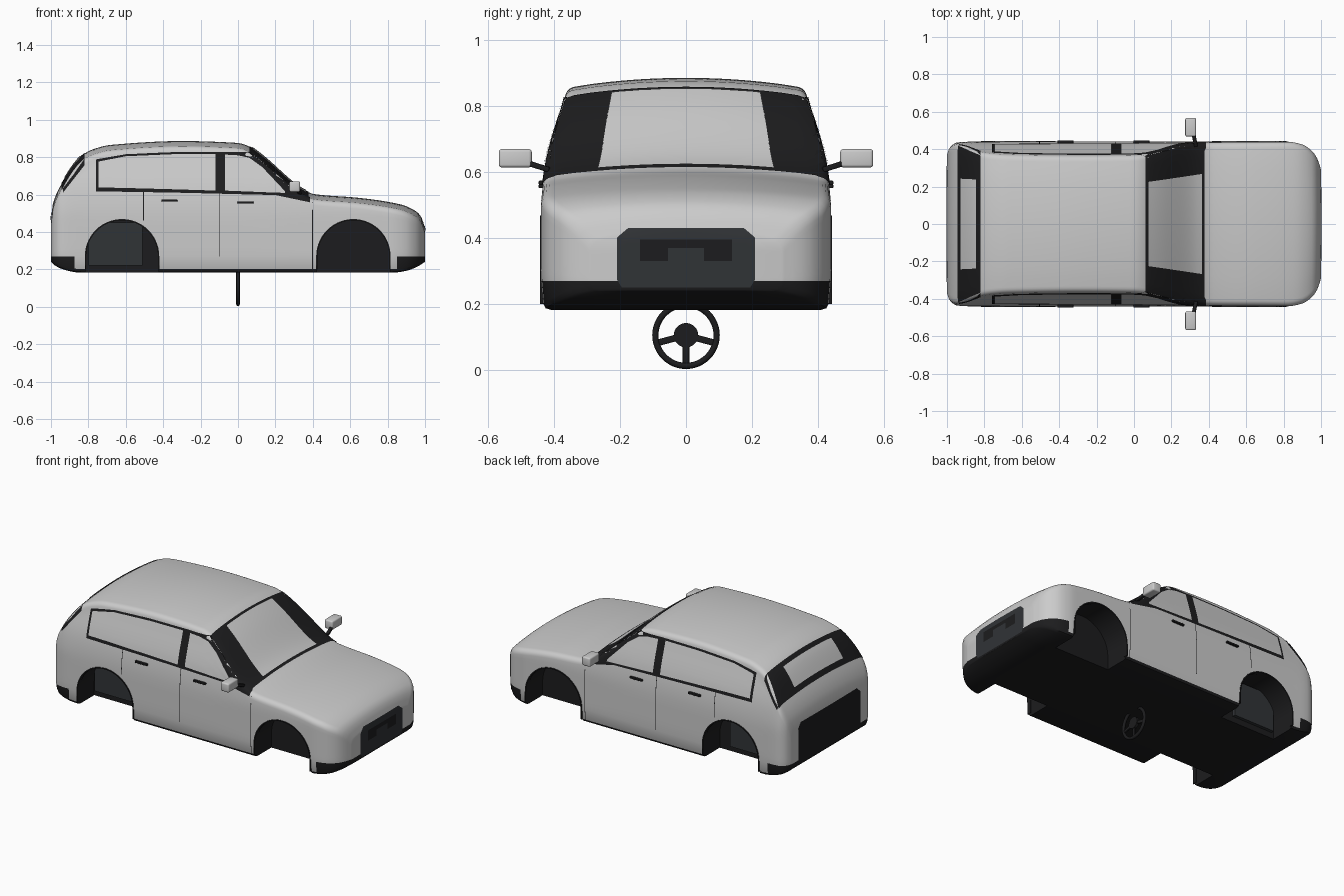
import bpy, bmesh, math
from mathutils import Vector
from mathutils.bvhtree import BVHTree

if "Cube" in bpy.data.objects:
    bpy.data.objects.remove(bpy.data.objects["Cube"])


def material(name, rgb):
    m = bpy.data.materials.new(name)
    m.diffuse_color = (*rgb, 1)
    m.use_nodes = True
    m.node_tree.nodes["Principled BSDF"].inputs["Base Color"].default_value = m.diffuse_color
    return m


BLACK = material("black_trim", (0.012, 0.012, 0.013))
DARK = material("dark_panel", (0.03, 0.033, 0.037))


def finish(name, bm, mat=None, angle=35, recalc=True):
    if recalc:
        bmesh.ops.recalc_face_normals(bm, faces=bm.faces)
    me = bpy.data.meshes.new(name)
    bm.to_mesh(me)
    bm.free()
    ob = bpy.data.objects.new(name, me)
    bpy.context.collection.objects.link(ob)
    if mat:
        me.materials.append(mat)
    smooth(ob, angle)
    return ob


def smooth(ob, angle=35):
    bpy.ops.object.select_all(action='DESELECT')
    ob.select_set(True)
    bpy.context.view_layer.objects.active = ob
    bpy.ops.object.shade_smooth_by_angle(angle=math.radians(angle))


def curve(pts, x):
    """Monotone smooth interpolation through (x, value) points."""
    n = len(pts)
    d = [(pts[i + 1][1] - pts[i][1]) / (pts[i + 1][0] - pts[i][0]) for i in range(n - 1)]
    m = [d[0]] + [2 * a * b / (a + b) if a * b > 0 else 0 for a, b in zip(d, d[1:])] + [d[-1]]
    i = max(0, min(n - 2, sum(p[0] <= x for p in pts) - 1))
    h = pts[i + 1][0] - pts[i][0]
    t = (x - pts[i][0]) / h
    return ((2*t**3 - 3*t*t + 1) * pts[i][1] + (t**3 - 2*t*t + t) * h * m[i]
            + (3*t*t - 2*t**3) * pts[i + 1][1] + (t**3 - t*t) * h * m[i + 1])


# Body profiles: roof line, underside, plan half-width, side lean-in
TOP = [(-1, .47), (-.99, .55), (-.95, .645), (-.82, .82), (-.76, .847), (-.685, .865), (-.3, .886),
       (0, .876), (.06, .857), (.12, .815), (.35, .625), (.41, .602), (.65, .582), (.866, .548),
       (.95, .512), (.98, .48), (1, .42)]
BOTTOM = [(-1, .24), (-.97, .215), (-.9, .19), (-.84, .182), (.82, .182), (.9, .192), (.96, .215), (1, .24)]
PLAN = [(-1, .37), (-.99, .4), (-.97, .424), (-.94, .437), (-.88, .44), (.82, .44), (.9, .425),
        (.95, .392), (.98, .35), (1, .29)]
LEAN = [(.18, .985), (.3, 1), (.48, 1), (.6, .975), (.83, .832), (.9, .79)]


def section(x):
    zt, zb, w = curve(TOP, x), curve(BOTTOM, x), curve(PLAN, x)
    c, r = .025, .035
    zs = zt - c - r
    h = [(0, zb), (w * .5, zb), (w - .03, zb), (w - .014, zb + .005), (w * .985, zb + .019)]
    for i in range(11):
        z = .27 + (zs - .27) * i / 10
        h.append((w * curve(LEAN, z), z))
    ys = h[-1][0]
    for i in range(1, 6):
        a = i / 5 * math.pi / 2
        h.append((ys - r * (1 - math.cos(a)), zs + r * math.sin(a) * .97))
    y1 = ys - r
    for i in range(1, 8):
        y = y1 * (1 - i / 7)
        h.append((y, zs + r + c * (1 - (y / y1) ** 2)))
    return h


xs = [-1, -.997, -.99, -.98, -.965] + [-.95 + .025 * i for i in range(77)] + [.965, .98, .99, .997, 1]
bm = bmesh.new()
rings = []
for x in xs:
    h = section(x)
    loop = h + [(-y, z) for y, z in reversed(h[1:-1])]
    rings.append([bm.verts.new((x, y, z)) for y, z in loop])
n = len(rings[0])
for a, b in zip(rings, rings[1:]):
    for i in range(n):
        bm.faces.new((a[i], a[(i + 1) % n], b[(i + 1) % n], b[i]))
for ring in (rings[0], rings[-1]):
    for i in range(n // 2):
        q = [ring[i], ring[i + 1], ring[(n - i - 1) % n], ring[(n - i) % n]]
        bm.faces.new(list(dict.fromkeys(q)))
bmesh.ops.recalc_face_normals(bm, faces=bm.faces)
surface = BVHTree.FromBMesh(bm)
body = finish("car_body", bm)


def prism(bm, pts, y0, y1):
    a = [bm.verts.new((x, y0, z)) for x, z in pts]
    b = [bm.verts.new((x, y1, z)) for x, z in pts]
    bm.faces.new(a)
    bm.faces.new(b[::-1])
    for i in range(len(pts)):
        j = (i + 1) % len(pts)
        bm.faces.new((a[i], b[i], b[j], a[j]))


def arc(cx, r, foot, steps=28):
    mid = [(cx + r * math.cos(math.pi * i / steps), .27 + r * math.sin(math.pi * i / steps))
           for i in range(steps + 1)]
    return [(cx + r, foot)] + mid + [(cx - r, foot)]


# Wheel wells cut from the body
bm = bmesh.new()
for cx in (-.62, .617):
    for s in (1, -1):
        prism(bm, arc(cx, .195, .1), s * .27, s * .6)
cutter = finish("well_cutter", bm)
cutter.hide_render = True
mod = body.modifiers.new("wells", 'BOOLEAN')
mod.operation, mod.solver, mod.object = 'DIFFERENCE', 'EXACT', cutter
bpy.context.view_layer.objects.active = body
bpy.ops.object.modifier_apply(modifier="wells")
bpy.data.objects.remove(cutter)

# Black underside, sills, bumpers and well liners
body.data.materials.clear()
body.data.materials.append(None)
body.data.materials.append(BLACK)
for p in body.data.polygons:
    c = p.center
    low = c.z < .2 or (c.z < .27 and (c.x > .85 or c.x < -.875))
    well = abs(c.y) < .425 and c.z < .48 and abs(c.x) < .82
    p.material_index = 1 if low or well else 0
smooth(body)

# Wheel arch lips and inner rear panels
for label, cx in (("rear", -.62), ("front", .617)):
    bm = bmesh.new()
    for s in (1, -1):
        prism(bm, arc(cx, .199, .2) + arc(cx, .192, .2)[::-1], s * .415, s * .443)
    finish(label + "_arch_lips", bm, BLACK)
bm = bmesh.new()
for s in (1, -1):
    prism(bm, [(-.8, .22), (-.51, .22), (-.51, .45), (-.8, .45)], s * .265, s * .29)
finish("rear_well_panels", bm, DARK)


def patch(name, lo, hi, axis, sides, mat, off, sub=6, nv=8):
    """Panel between two outlines, projected onto the body surface."""
    def dense(p):
        out = [Vector(a).lerp(Vector(b), k / sub) for a, b in zip(p, p[1:]) for k in range(sub)]
        return out + [Vector(p[-1])]
    bm = bmesh.new()
    for s in sides:
        d = Vector([-s if i == axis else 0 for i in range(3)])
        grid = []
        for a, b in zip(dense(lo), dense(hi)):
            row = []
            for k in range(nv + 1):
                q = list(a.lerp(b, k / nv))
                q.insert(axis, 2 * s)
                loc, nor, _, _ = surface.ray_cast(Vector(q), d)
                if loc is None:
                    q[axis] = .4 * s
                    loc, nor, _, _ = surface.find_nearest(Vector(q))
                row.append(bm.verts.new(loc + nor * off))
            grid.append(row)
        for r0, r1 in zip(grid, grid[1:]):
            for k in range(nv):
                f = bm.faces.new((r0[k], r1[k], r1[k + 1], r0[k + 1]))
                f.normal_update()
                if f.normal.dot(d) > 0:
                    f.normal_flip()
    return finish(name, bm, mat, 40, recalc=False)


def mirrored(lo):
    return [(x, -y) for x, y in lo]


BOTH = (1, -1)
# Side windows with black surround
patch("side_window_surround",
      [(-.76, .617), (-.6, .614), (-.35, .61), (-.1, .604), (.06, .6), (.2, .597), (.385, .558)],
      [(-.76, .787), (-.6, .815), (-.35, .826), (-.1, .828), (.06, .825), (.2, .715), (.385, .582)],
      1, BOTH, BLACK, .003)
patch("rear_side_glass", [(-.745, .637), (-.6, .634), (-.35, .627), (-.12, .62)],
      [(-.745, .775), (-.6, .803), (-.35, .814), (-.12, .815)], 1, BOTH, None, .006)
patch("front_side_glass", [(-.07, .62), (0, .617), (.06, .615), (.13, .612), (.25, .608)],
      [(-.07, .812), (0, .808), (.06, .795), (.13, .745), (.25, .618)], 1, BOTH, None, .006)

# Windscreen and rear window
lo = [(.06, -.362), (.2, -.398), (.375, -.428)]
patch("windscreen_surround", lo, mirrored(lo), 2, (1,), BLACK, .003, nv=30)
lo = [(.075, -.225), (.36, -.267)]
patch("windscreen_glass", lo, mirrored(lo), 2, (1,), None, .006, sub=12, nv=16)
lo = [(-.94, -.418), (-.82, -.366)]
patch("rear_window_surround", lo, mirrored(lo), 2, (1,), BLACK, .003, nv=30)
lo = [(-.922, -.242), (-.842, -.238)]
patch("rear_window_glass", lo, mirrored(lo), 2, (1,), None, .006, nv=16)
patch("rear_pillar_trim", [(-.935, .61), (-.82, .757)], [(-.935, .63), (-.82, .79)], 1, BOTH, BLACK, .003)

# Grille and tailgate panel
patch("grille", [(-.21, .275), (-.195, .25), (.195, .25), (.21, .275)],
      [(-.21, .4), (-.175, .43), (.175, .43), (.21, .4)], 0, (1,), DARK, .003)
patch("grille_slot", [(-.14, .33), (.14, .33)], [(-.14, .395), (.14, .395)], 0, (1,), BLACK, .005)
patch("grille_plate", [(-.055, .325), (.055, .325)], [(-.055, .37), (.055, .37)], 0, (1,), DARK, .007)
patch("tailgate_panel", [(-.31, .27), (-.29, .25), (.29, .25), (.31, .27)],
      [(-.31, .47), (-.28, .5), (.28, .5), (.31, .47)], 0, (-1,), BLACK, .003)

# Door seams
for label, x, z0, z1 in (("rear", -.505, .46, .615), ("middle", -.097, .27, .61), ("front", .398, .2, .56)):
    patch(label + "_door_seam", [(x - .002, z0), (x - .002, z1)], [(x + .002, z0), (x + .002, z1)],
          1, BOTH, BLACK, .0015, nv=1)


def box(name, center, size, mat, bevel=.006, rot=(0, 0, 0)):
    bm = bmesh.new()
    bmesh.ops.create_cube(bm, size=1)
    bmesh.ops.scale(bm, vec=size, verts=bm.verts)
    bmesh.ops.bevel(bm, geom=bm.edges[:], offset=bevel, segments=3, affect='EDGES', profile=.5)
    ob = finish(name, bm, mat)
    ob.location, ob.rotation_euler = center, rot
    return ob


# Door handles and wing mirrors
for s, side in ((1, "left"), (-1, "right")):
    for label, x, z in (("rear", -.367, .568), ("front", .04, .557)):
        box(f"{label}_handle_{side}", (x, s * .438, z), (.085, .018, .012), BLACK, .003)
    box("mirror_" + side, (.303, s * .518, .642), (.058, .1, .056), None, .009)
    box("mirror_stalk_" + side, (.325, s * .447, .617), (.02, .068, .016), BLACK, .004, (s * .3, 0, s * .2))

# Steering wheel
C = Vector((0, 0, .105))
bpy.ops.mesh.primitive_torus_add(major_radius=.093, minor_radius=.0095, major_segments=48,
                                 minor_segments=12, location=C, rotation=(0, math.pi / 2, 0))
rim = bpy.context.object
rim.name = "steering_rim"
rim.data.materials.append(BLACK)
smooth(rim)
bpy.ops.mesh.primitive_cylinder_add(vertices=32, radius=.037, depth=.018, location=C, rotation=(0, math.pi / 2, 0))
hub = bpy.context.object
hub.name = "steering_hub"
hub.data.materials.append(BLACK)
smooth(hub)
for i, a in enumerate((-15, -90, -165)):
    t = math.radians(a)
    box(f"steering_spoke_{i + 1}", C + Vector((0, math.cos(t), math.sin(t))) * .06,
        (.01, .06, .02), BLACK, .003, (t, 0, 0))
